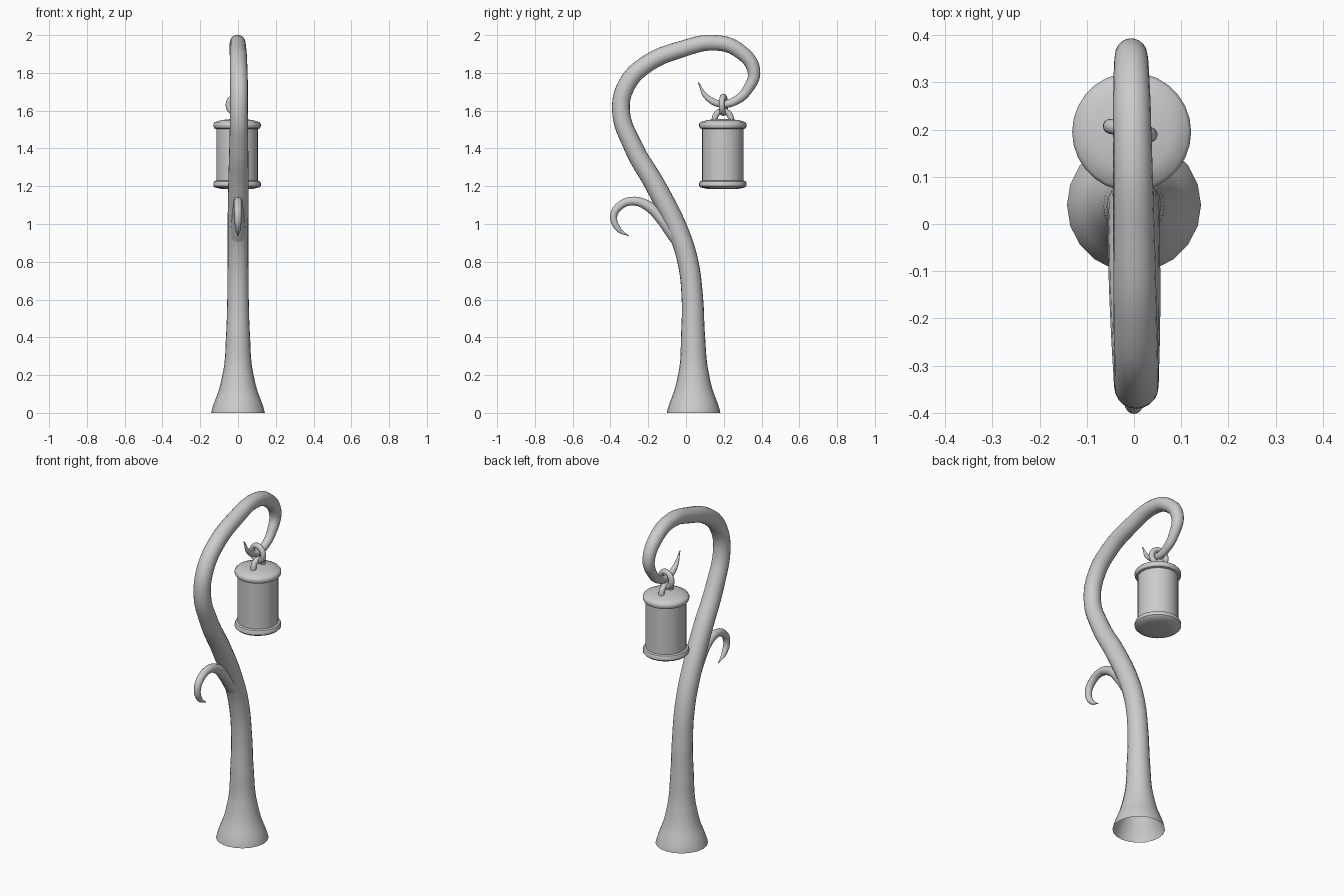
import bpy, math

if "Cube" in bpy.data.objects:
    bpy.data.objects.remove(bpy.data.objects["Cube"])


def smooth(ob, angle=40):
    bpy.ops.object.select_all(action='DESELECT')
    ob.select_set(True)
    bpy.context.view_layer.objects.active = ob
    if ob.type == 'CURVE':
        bpy.ops.object.convert(target='MESH')
        ob = bpy.context.object
    bpy.ops.object.shade_smooth_by_angle(angle=math.radians(angle))
    return ob


def tapered_tube(name, pts):
    """Round tube through (x, y, z, radius) points."""
    cu = bpy.data.curves.new(name, 'CURVE')
    cu.dimensions = '3D'
    cu.bevel_depth = 1.0
    cu.bevel_resolution = 8
    cu.resolution_u = 8
    sp = cu.splines.new('BEZIER')
    sp.radius_interpolation = 'CARDINAL'
    sp.bezier_points.add(len(pts) - 1)
    for bp, (x, y, z, r) in zip(sp.bezier_points, pts):
        bp.co = (x, y, z)
        bp.radius = r
        bp.handle_left_type = bp.handle_right_type = 'AUTO'
    ob = bpy.data.objects.new(name, cu)
    bpy.context.collection.objects.link(ob)
    return smooth(ob, 60)


def lathe(name, profile, loc, n=28):
    """Closed solid of revolution from (radius, z) points."""
    verts, faces = [], []
    for r, z in profile:
        for i in range(n):
            a = 2 * math.pi * i / n
            verts.append((r * math.cos(a), r * math.sin(a), z))
    for k in range(len(profile) - 1):
        for i in range(n):
            j = (i + 1) % n
            faces.append((k*n + i, k*n + j, (k+1)*n + j, (k+1)*n + i))
    faces.append(tuple(reversed(range(n))))
    faces.append(tuple(range((len(profile)-1)*n, len(profile)*n)))
    me = bpy.data.meshes.new(name)
    me.from_pydata(verts, [], faces)
    ob = bpy.data.objects.new(name, me)
    ob.location = loc
    bpy.context.collection.objects.link(ob)
    return smooth(ob)


def ring(name, loc, rot, major, minor):
    bpy.ops.mesh.primitive_torus_add(location=loc, rotation=rot, major_radius=major,
                                     minor_radius=minor, major_segments=28, minor_segments=12)
    ob = bpy.context.object
    ob.name = name
    return smooth(ob, 60)


# curved post, flared open foot, hook at the end
tapered_tube("post", [
    (0, .04, 0, .142), (0, .04, .11, .105), (0, .04, .24, .075), (0, .037, .42, .063),
    (0, .034, .6, .057), (0, .01, .8, .055), (0, -.045, .97, .055), (.002, -.16, 1.2, .054),
    (.004, -.28, 1.41, .050), (.005, -.344, 1.6, .047), (.005, -.312, 1.74, .047),
    (.003, -.21, 1.845, .046), (0, -.025, 1.925, .044), (-.003, .16, 1.959, .041),
    (-.005, .28, 1.918, .039), (-.006, .359, 1.81, .034), (-.006, .325, 1.71, .027),
    (-.006, .27, 1.657, .023), (-.006, .19, 1.635, .019), (-.006, .11, 1.672, .014),
    (-.006, .065, 1.75, .003)])

# small curled side branch
tapered_tube("branch", [
    (0, -.05, .93, .04), (0, -.125, 1.025, .033), (0, -.2, 1.095, .027), (0, -.285, 1.121, .023),
    (0, -.355, 1.092, .021), (0, -.383, 1.04, .019), (0, -.358, .973, .014),
    (0, -.302, .936, .002)])

# lantern
cx, cy = -.005, .195
lathe("lantern_body", [(.11, 1.21), (.11, 1.52)], (cx, cy, 0))
lathe("lantern_top", [(.11, 1.503), (.121, 1.507), (.126, 1.518), (.126, 1.53),
                      (.119, 1.539), (.085, 1.55), (.03, 1.556)], (cx, cy, 0))
lathe("lantern_base", [(.08, 1.185), (.118, 1.194), (.126, 1.202), (.126, 1.215),
                       (.121, 1.226), (.11, 1.23)], (cx, cy, 0))

# handle on the lantern and link around the hook
ring("lantern_handle", (cx, cy, 1.555), (0, math.pi / 2, 0), .043, .016)
ring("hanging_link", (-.008, .198, 1.631), (math.pi / 2, 0, math.radians(-12)), .043, .016)
